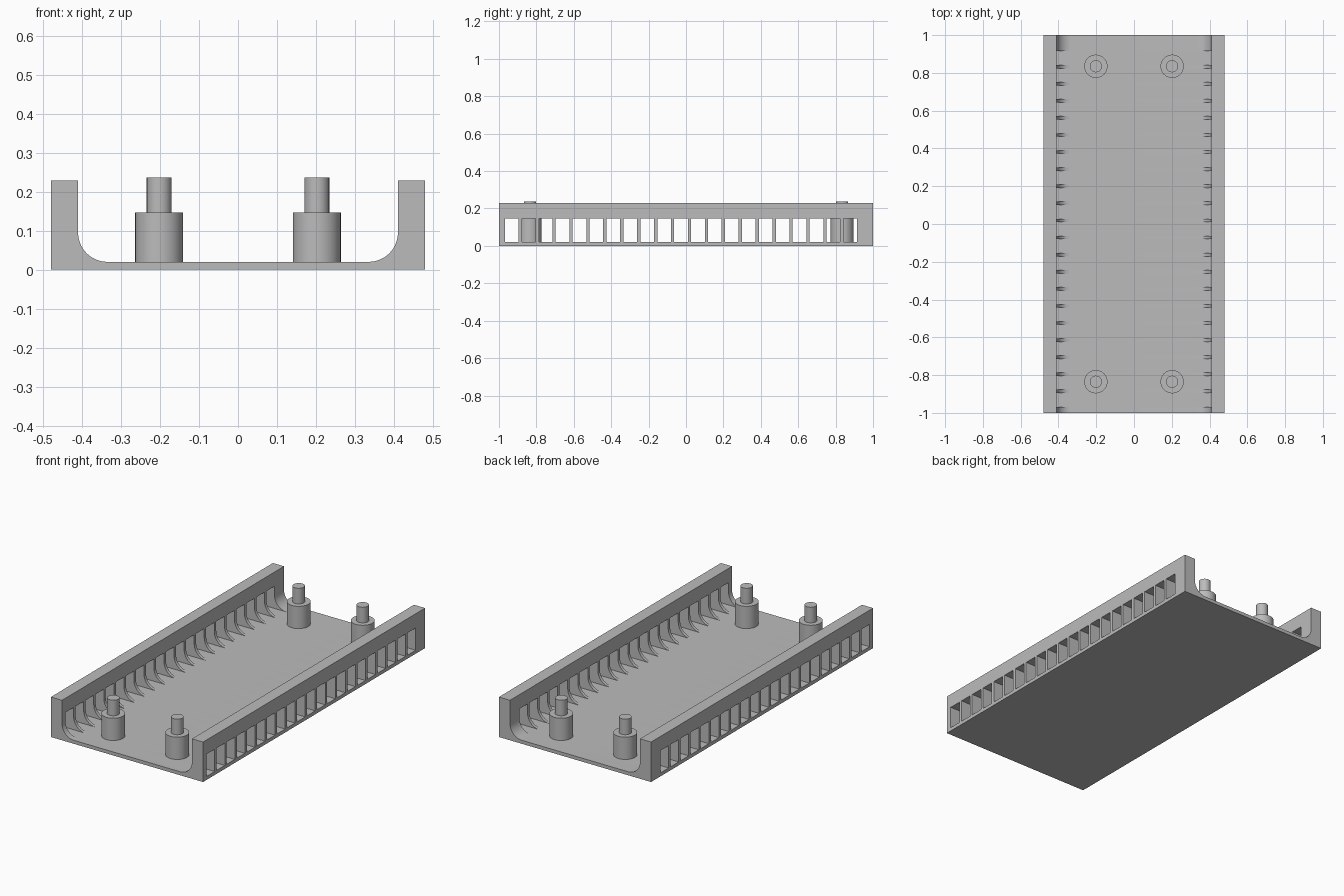
import bpy, bmesh, math
from mathutils import Matrix, Vector

cube = bpy.data.objects.get("Cube")
if cube:
    bpy.data.objects.remove(cube, do_unlink=True)

HALF_W, INNER, FLOOR, WALL_TOP, FILLET = 0.48, 0.41, 0.02, 0.228, 0.075
SLOTS, SLOT_START, PITCH, SLOT_W, SLOT_TOP = 21, -0.968, 0.0905, 0.073, 0.147

grey = bpy.data.materials.new("mid grey")
grey.use_nodes = True
colour = (0.5, 0.5, 0.5, 1)
grey.diffuse_color = colour
grey.node_tree.nodes["Principled BSDF"].inputs["Base Color"].default_value = colour


def make_object(name, bm):
    bmesh.ops.recalc_face_normals(bm, faces=bm.faces)
    mesh = bpy.data.meshes.new(name)
    bm.to_mesh(mesh)
    bm.free()
    mesh.materials.append(grey)
    obj = bpy.data.objects.new(name, mesh)
    bpy.context.collection.objects.link(obj)
    return obj


def activate(obj):
    bpy.ops.object.select_all(action='DESELECT')
    obj.select_set(True)
    bpy.context.view_layer.objects.active = obj


def smooth(obj):
    activate(obj)
    bpy.ops.object.shade_smooth_by_angle(angle=math.radians(30))


# Tray: U-shaped profile with rounded inner corners, extruded front to back
half = [(HALF_W, 0), (HALF_W, WALL_TOP), (INNER, WALL_TOP)]
for i in range(17):
    a = math.pi / 2 * i / 16
    half.append((INNER - FILLET + FILLET * math.cos(a),
                 FLOOR + FILLET - FILLET * math.sin(a)))
profile = half + [(-x, z) for x, z in reversed(half)]
bm = bmesh.new()
face = bm.faces.new([bm.verts.new((x, -1, z)) for x, z in profile])
extruded = bmesh.ops.extrude_face_region(bm, geom=[face])["geom"]
bmesh.ops.translate(bm, vec=(0, 2, 0),
                    verts=[v for v in extruded if isinstance(v, bmesh.types.BMVert)])
tray = make_object("tray", bm)

# Side slots: a row of boxes cut through both walls down to the floor
bm = bmesh.new()
for i in range(SLOTS):
    centre = Vector((0, SLOT_START + PITCH * i + SLOT_W / 2, (FLOOR + SLOT_TOP) / 2))
    size = Vector((1.2, SLOT_W, SLOT_TOP - FLOOR))
    bmesh.ops.create_cube(bm, size=1, matrix=Matrix.LocRotScale(centre, None, size))
cutter = make_object("slot_cutter", bm)
cutter.hide_render = True
cut = tray.modifiers.new("side_slots", 'BOOLEAN')
cut.operation = 'DIFFERENCE'
cut.solver = 'EXACT'
cut.object = cutter
activate(tray)
bpy.ops.object.modifier_apply(modifier=cut.name)
bpy.data.objects.remove(cutter, do_unlink=True)
smooth(tray)


# Stepped mounting posts, turned from a profile
def post(name, x, y):
    outline = [(0, 0.01), (0.0615, 0.01), (0.0615, 0.147),
               (0.032, 0.147), (0.032, 0.236), (0, 0.236)]
    bm = bmesh.new()
    verts = [bm.verts.new((r, 0, z)) for r, z in outline]
    edges = [bm.edges.new(pair) for pair in zip(verts, verts[1:])]
    bmesh.ops.spin(bm, geom=verts + edges, cent=(0, 0, 0), axis=(0, 0, 1),
                   angle=2 * math.pi, steps=48)
    bmesh.ops.remove_doubles(bm, verts=bm.verts, dist=0.0001)
    obj = make_object(name, bm)
    obj.location = (x, y, 0)
    smooth(obj)


for end, y in (("front", -0.835), ("back", 0.835)):
    for side, x in (("right", -0.202), ("left", 0.202)):
        post(f"{end}_{side}_post", x, y)
